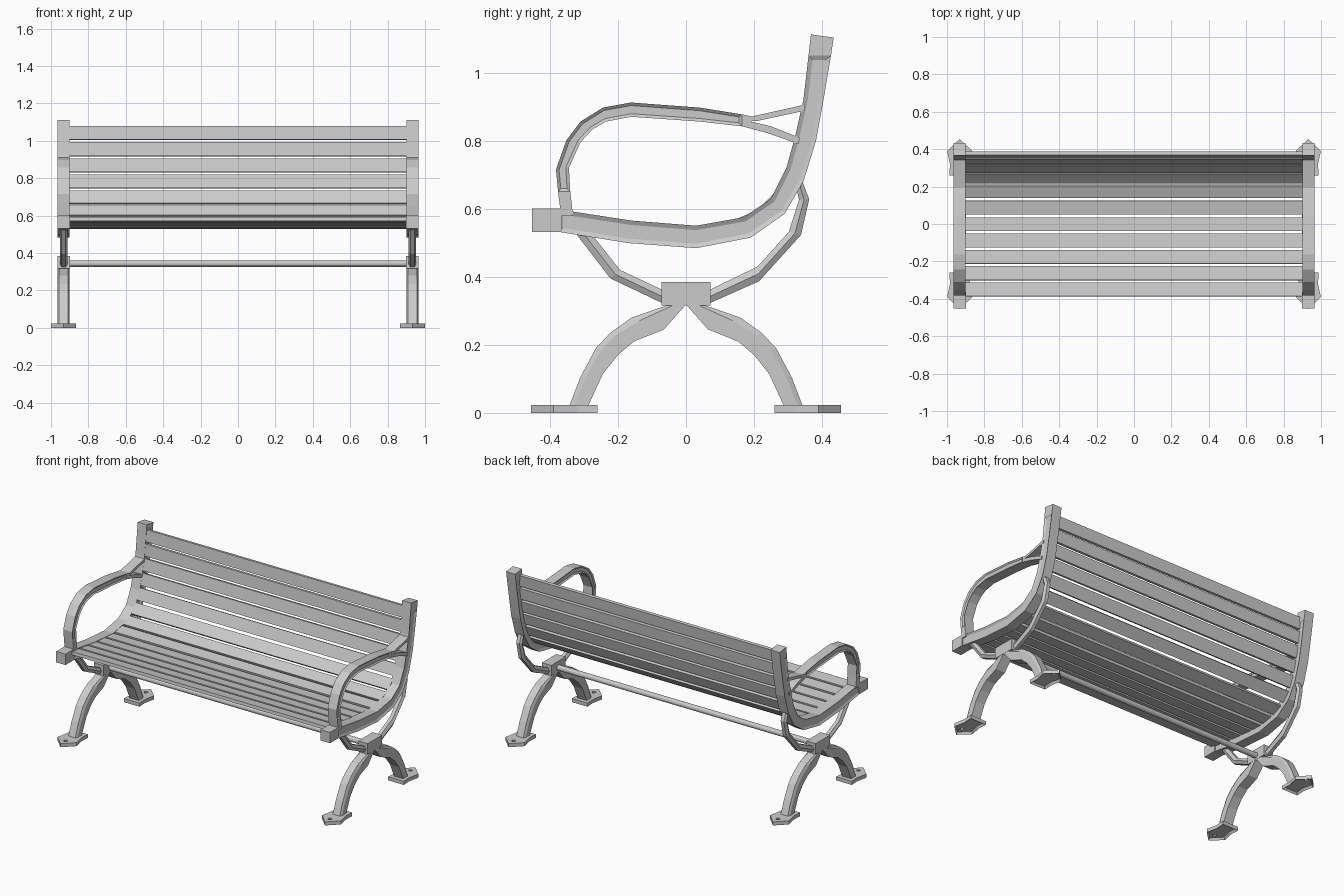
import bpy, bmesh, math
from mathutils import Vector

if "Cube" in bpy.data.objects:
    bpy.data.objects.remove(bpy.data.objects["Cube"])

CX = 0.932  # centre plane of each end frame


def finish(name, bm, axes):
    """Turn a bmesh into an object, mirrored on the given axes."""
    bmesh.ops.recalc_face_normals(bm, faces=bm.faces[:])
    me = bpy.data.meshes.new(name)
    bm.to_mesh(me)
    bm.free()
    ob = bpy.data.objects.new(name, me)
    bpy.context.collection.objects.link(ob)
    if axes:
        m = ob.modifiers.new("mirror", 'MIRROR')
        m.use_axis = ('x' in axes, 'y' in axes, False)
        m.use_mirror_merge = False
    return ob


def ribbon(name, inner, outer, section, axes='x', recess=None, inset=0.01):
    """Band between two (y, z) lines; section lists (position across, half width)."""
    bm = bmesh.new()
    rings = []
    ring_def = section + [(t, -w) for t, w in reversed(section)]
    for a, b in zip(inner, outer):
        a, b = Vector(a), Vector(b)
        ring = []
        for t, w in ring_def:
            p = a.lerp(b, t)
            ring.append(bm.verts.new((CX + w, p.x, p.y)))
        rings.append(ring)
    n = len(ring_def)
    panels = []
    for s, (r, q) in enumerate(zip(rings, rings[1:])):
        for i in range(n):
            j = (i + 1) % n
            f = bm.faces.new((r[i], r[j], q[j], q[i]))
            if recess and recess[0] <= s < recess[1] and i in (0, n // 2):
                panels.append(f)
    bm.faces.new(rings[0])
    bm.faces.new(rings[-1])
    bmesh.ops.recalc_face_normals(bm, faces=bm.faces[:])
    if panels:
        bmesh.ops.inset_region(bm, faces=panels, thickness=inset, depth=-0.007,
                               use_even_offset=True)
    return finish(name, bm, axes)


def box(name, centre, size, axes='x', tilt=0):
    bm = bmesh.new()
    bmesh.ops.create_cube(bm, size=1)
    for v in bm.verts:
        v.co = Vector(v.co[i] * size[i] for i in range(3))
        v.co.rotate(Vector((1, 0, 0)).rotation_difference(Vector((1, 0, 0))))
    c, s = math.cos(tilt), math.sin(tilt)
    for v in bm.verts:
        x, y, z = v.co
        v.co = (x + centre[0], y * c - z * s + centre[1], y * s + z * c + centre[2])
    return finish(name, bm, axes)


FLAT = [(0, .032), (1, .032)]
BEVEL = [(0, .032), (.75, .032), (1, .024)]
RIDGE = [(0, .011), (.5, .021), (1, .011)]

# Seat and back frame, one continuous curved bar
seat_top = [(-.375, .598), (-.16, .565), (.03, .55), (.17, .575), (.25, .63),
            (.295, .72), (.32, .81), (.345, .92), (.36, 1.05), (.367, 1.112)]
seat_low = [(-.375, .532), (-.17, .499), (.03, .484), (.19, .515), (.29, .585),
            (.345, .68), (.382, .80), (.404, .92), (.426, 1.05), (.434, 1.103)]
ribbon("seat_back_frame", seat_top, seat_low, FLAT, recess=(0, 8), inset=0.013)
box("frame_front_block", (CX, -.408, .566), (.066, .088, .069))

# Armrest loop with a forked rear end
arm_in = [(-.332, .58), (-.34, .65), (-.344, .72), (-.31, .795), (-.276, .832),
          (-.235, .856), (-.16, .87), (.04, .856), (.165, .842)]
arm_out = [(-.367, .58), (-.376, .65), (-.382, .715), (-.352, .80), (-.31, .856),
           (-.244, .897), (-.162, .912), (.04, .897), (.165, .877)]
ribbon("armrest", arm_in, arm_out, FLAT, recess=(1, 8), inset=0.009)
ribbon("armrest_upper_fork", [(.165, .855), (.21, .858), (.35, .888)],
       [(.165, .877), (.194, .871), (.35, .906)], FLAT)
ribbon("armrest_lower_fork", [(.165, .842), (.24, .822), (.33, .79)],
       [(.165, .862), (.25, .842), (.335, .808)], FLAT)

# Legs, feet and the braces that rise from the hub
ribbon("leg", [(-.29, .015), (-.244, .115), (-.2, .17), (-.153, .21), (-.065, .245), (0, .318)],
       [(-.345, .015), (-.31, .106), (-.265, .19), (-.224, .234), (-.16, .28), (-.03, .325)],
       BEVEL, axes='xy')
ribbon("front_brace", [(-.285, .535), (-.194, .42), (-.06, .357)],
       [(-.33, .535), (-.222, .395), (-.06, .318)], RIDGE)
ribbon("rear_brace",
       [(.06, .357), (.21, .43), (.302, .532), (.332, .626), (.325, .66)],
       [(.06, .318), (.215, .387), (.338, .523), (.362, .628), (.342, .68)], RIDGE)
box("hub_block", (CX, 0, .35), (.066, .145, .068))

# Pointed foot plates, hollow underneath, with a bolt hole
bm = bmesh.new()
outline = [(-.067, -.39), (0, -.455), (.067, -.39), (.052, -.32), (.055, -.26), (-.055, -.26), (-.052, -.32)]
base = bm.faces.new([bm.verts.new((CX + x, y, 0)) for x, y in outline])
top = bmesh.ops.extrude_face_region(bm, geom=[base], use_keep_orig=True)
for v in top['geom']:
    if isinstance(v, bmesh.types.BMVert):
        v.co.z = .023
bmesh.ops.recalc_face_normals(bm, faces=bm.faces[:])
bottom = [f for f in bm.faces if f.normal.z < -.9]
bmesh.ops.inset_region(bm, faces=bottom, thickness=.012, depth=-.013)
foot = finish("foot_plate", bm, '')
bm = bmesh.new()
bmesh.ops.create_cone(bm, cap_ends=True, segments=8, radius1=.012, radius2=.012, depth=.1)
bmesh.ops.translate(bm, verts=bm.verts[:], vec=(CX, -.405, 0))
cutter = finish("bolt_hole_cutter", bm, '')
cutter.hide_render = True
cutter.hide_viewport = True
cut = foot.modifiers.new("bolt_hole", 'BOOLEAN')
cut.object = cutter
cut.operation = 'DIFFERENCE'
mir = foot.modifiers.new("mirror", 'MIRROR')
mir.use_axis = (True, True, False)

# Cross rod joining the two hubs
bm = bmesh.new()
bmesh.ops.create_cone(bm, cap_ends=True, segments=12, radius1=.017, radius2=.017, depth=2 * CX)
for v in bm.verts:
    x, y, z = v.co
    v.co = (z, y, x + .343)
finish("cross_rod", bm, '')

# Slats laid along the upper line of the frame
line = [Vector(p) for p in [(-.385, .596)] + seat_top[1:8] + [(.364, 1.08)]]
lengths = [(b - a).length for a, b in zip(line, line[1:])]


def along(d):
    for a, b, l in zip(line, line[1:], lengths):
        if d <= l:
            return a.lerp(b, d / l)
        d -= l
    return line[-1]


COUNT, GAP, THICK = 13, .014, .02
pitch = (sum(lengths) + GAP) / COUNT
for k in range(COUNT):
    a, b = along(k * pitch), along(k * pitch + pitch - GAP)
    d = (b - a).normalized()
    mid = (a + b) / 2 + Vector((d.y, -d.x)) * (THICK / 2 + .004)
    box(f"slat_{k + 1}", (0, mid.x, mid.y), (1.815, (b - a).length, THICK),
        axes='', tilt=math.atan2(d.y, d.x))
